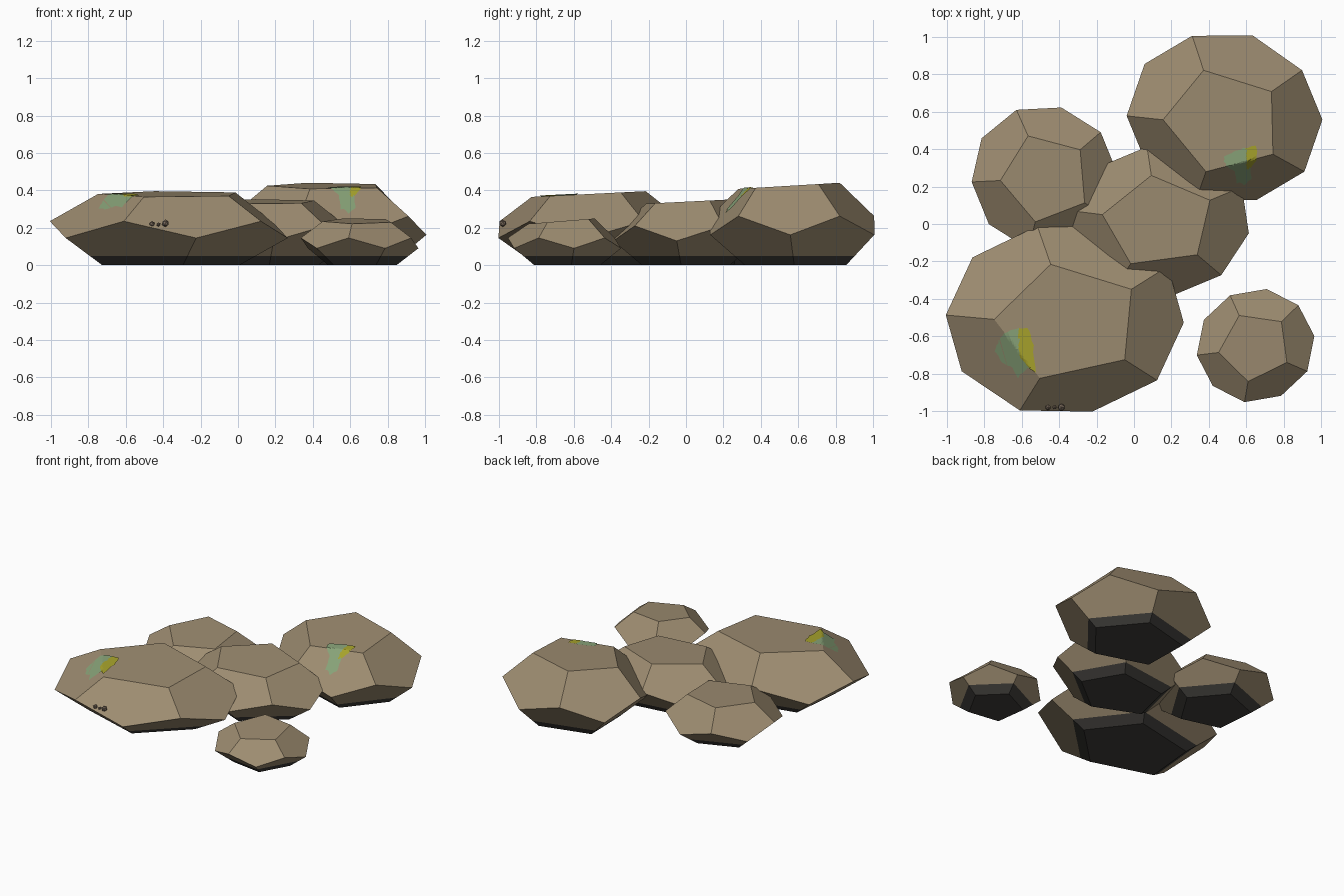
import bpy
import bmesh
import random
from math import cos, sin, radians
from mathutils import Vector, Matrix

cube = bpy.data.objects.get("Cube")
if cube:
    bpy.data.objects.remove(cube, do_unlink=True)
random.seed(4)


def make_material(name, colour):
    mat = bpy.data.materials.new(name)
    mat.use_nodes = True
    mat.diffuse_color = (*colour, 1)
    shader = mat.node_tree.nodes["Principled BSDF"]
    shader.inputs["Base Color"].default_value = (*colour, 1)
    shader.inputs["Roughness"].default_value = 0.9
    return mat


stone = make_material("brown stone", (0.34, 0.265, 0.165))
damp = make_material("dark damp stone", (0.05, 0.047, 0.042))
moss = make_material("pale green moss", (0.25, 0.37, 0.19))
lichen = make_material("olive lichen", (0.39, 0.37, 0.025))
pebble_brown = make_material("pebble brown", (0.2, 0.15, 0.11))


def finish(name, bm, materials):
    mesh = bpy.data.meshes.new(name)
    bm.to_mesh(mesh)
    bm.free()
    for mat in materials:
        mesh.materials.append(mat)
    obj = bpy.data.objects.new(name, mesh)
    bpy.context.collection.objects.link(obj)


def make_rock(name, centre, u, v, w, lean):
    """Squashed dodecahedron on the ground with a leaning top and damp foot:
    u and v are pentagon axes, w is half the upright axis.
    Returns the planes of its upward faces."""
    frame = Matrix(((*u, 0), (*v, 0), w)).transposed()
    origin = Vector((*centre, w[2]))
    phi = (1 + 5 ** 0.5) / 2
    mid = phi ** -3
    bm = bmesh.new()

    def ring(radius, level, turn):
        verts = []
        for k in range(5):
            a = radians(72 * k + turn)
            local = Vector((radius * cos(a), radius * sin(a), level))
            verts.append(bm.verts.new(origin + frame @ local))
        return verts

    top, upper = ring(1, 1, 0), ring(phi, mid, 0)
    lower, foot = ring(phi, -mid, 36), ring(1, -1, 36)
    for vert in top:
        vert.co.z += lean * (vert.co.y - centre[1] - w[1])
    bm.faces.new(top)
    bm.faces.new(foot[::-1])
    for k in range(5):
        n = (k + 1) % 5
        bm.faces.new((top[n], top[k], upper[k], lower[k], upper[n]))
        bm.faces.new((foot[k - 1], foot[k], lower[k], upper[k], lower[k - 1]))
    bm.normal_update()
    planes = [(f.calc_center_median(), f.normal.copy())
              for f in bm.faces if f.normal.z > 0.1]

    # Damp foot below a level line
    bmesh.ops.bisect_plane(bm, geom=bm.verts[:] + bm.edges[:] + bm.faces[:],
                           plane_co=(0, 0, 0.05), plane_no=(0, 0, 1))
    for f in bm.faces:
        f.material_index = int(f.calc_center_median().z < 0.05)
    finish(name, bm, (stone, damp))
    return planes


def make_patch(name, planes, outline, split):
    """Ragged moss draped over a rock; lichen on its high side past split."""
    def height(x, y):
        return min(p.z - (n.x * (x - p.x) + n.y * (y - p.y)) / n.z
                   for p, n in planes)

    corners = [Vector(p) for p in outline]
    middle = sum(corners, Vector((0, 0))) / len(corners)
    rim = []
    for a, b in zip(corners, corners[1:] + corners[:1]):
        for t in range(4):
            p = a.lerp(b, t / 4)
            rim.append(p + (p - middle) * random.uniform(-0.06, 0.06))
    count, steps = len(rim), 10
    bm = bmesh.new()
    rings = []
    for s in range(1, steps + 1):
        row = []
        for p in rim:
            q = middle.lerp(p, s / steps)
            row.append(bm.verts.new((q.x, q.y, height(q.x, q.y) + 0.005)))
        rings.append(row)
    bm.faces.new(rings[0])
    for inner, outer in zip(rings, rings[1:]):
        for k in range(count):
            n = (k + 1) % count
            bm.faces.new((inner[k], outer[k], outer[n], inner[n]))
    bmesh.ops.recalc_face_normals(bm, faces=bm.faces)
    if sum(f.normal.z for f in bm.faces) < 0:
        bmesh.ops.reverse_faces(bm, faces=bm.faces)
    for f in bm.faces:
        c = f.calc_center_median()
        f.material_index = int(c.x > split and c.z > 0.368)
    finish(name, bm, (moss, lichen))


# Rocks
front_planes = make_rock("front_rock", (-0.37, -0.507), (0.338, 0.176),
                         (-0.208, 0.268), (0.018, -0.018, 0.19), 0.05)
back_planes = make_rock("back_rock", (0.484, 0.568), (0.257, 0.16),
                        (-0.195, 0.236), (-0.006, -0.02, 0.212), 0.06)
make_rock("side_rock", (-0.477, 0.245), (0.184, 0.152),
          (-0.159, 0.188), (0.005, 0, 0.14), 0.05)
make_rock("middle_rock", (0.13, 0.012), (0.276, 0.115),
          (-0.129, 0.223), (0, 0, 0.17), 0.05)
make_rock("small_rock", (0.65, -0.65), (0.142, 0.134),
          (-0.134, 0.132), (-0.004, -0.006, 0.118), 0.08)

# Moss patches, outlined anticlockwise
make_patch("front_moss", front_planes,
           ((-0.57, -0.55), (-0.66, -0.56), (-0.72, -0.62), (-0.75, -0.68),
            (-0.7, -0.74), (-0.65, -0.77), (-0.62, -0.82), (-0.57, -0.77),
            (-0.53, -0.79), (-0.54, -0.65)), -0.615)
make_patch("back_moss", back_planes,
           ((0.65, 0.42), (0.61, 0.41), (0.56, 0.4), (0.48, 0.36),
            (0.49, 0.31), (0.54, 0.28), (0.55, 0.22), (0.59, 0.21),
            (0.63, 0.24), (0.62, 0.3), (0.66, 0.35)), 0.6)

# Tiny pebbles stuck to the front rock
for i, (x, z, r) in enumerate(((-0.46, 0.22, 0.016), (-0.425, 0.217, 0.011),
                               (-0.388, 0.224, 0.02))):
    bm = bmesh.new()
    bmesh.ops.create_icosphere(bm, subdivisions=1, radius=r,
                               matrix=Matrix.Translation((x, -0.98, z)))
    finish(f"pebble_{i + 1}", bm, (pebble_brown,))
